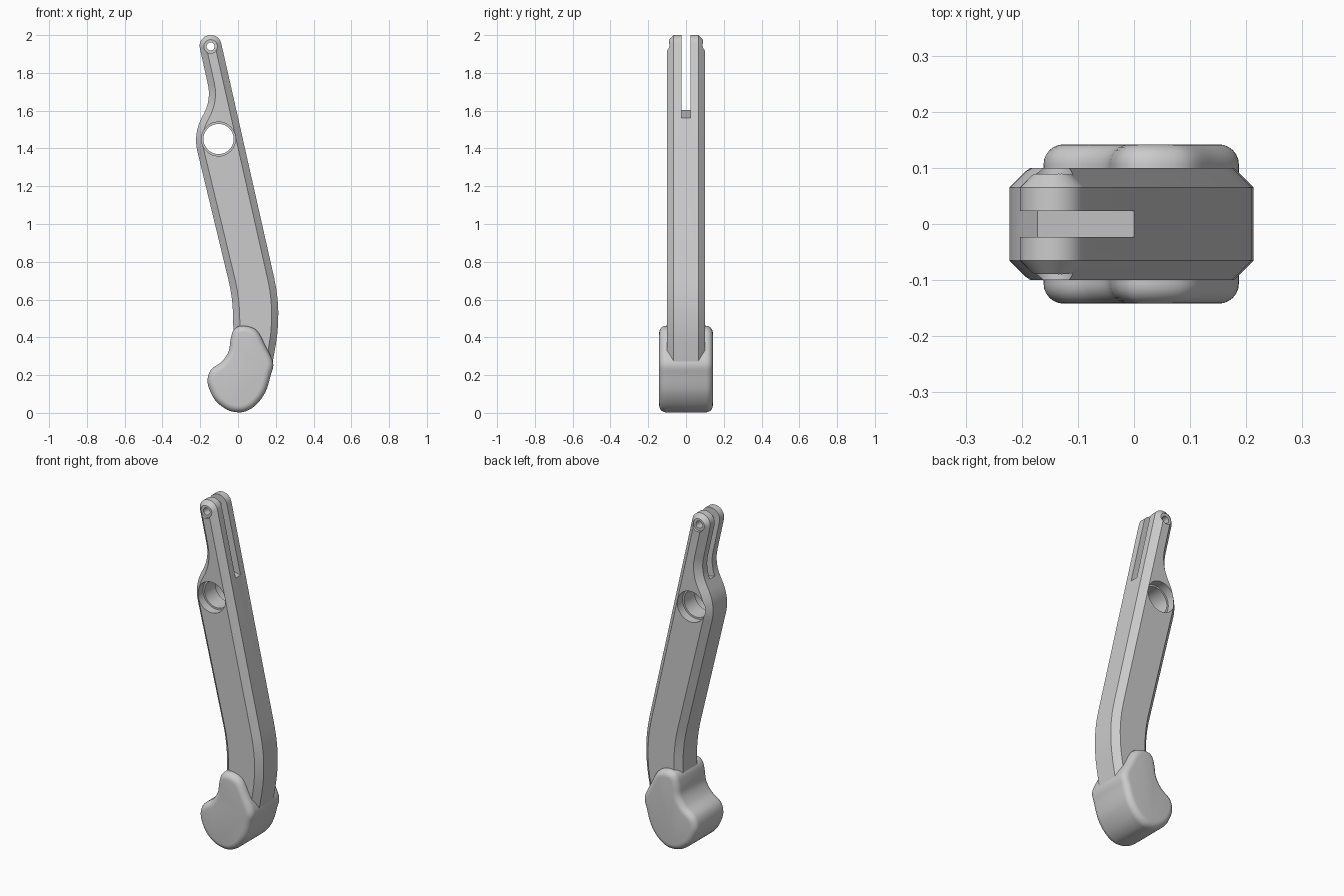
import bpy, bmesh, math
from mathutils import Vector

cube = bpy.data.objects.get("Cube")
if cube:
    bpy.data.objects.remove(cube, do_unlink=True)

grey = bpy.data.materials.new("plain_grey")
grey.use_nodes = True
GREY = (0.6, 0.6, 0.6, 1)
grey.diffuse_color = GREY
grey.node_tree.nodes["Principled BSDF"].inputs["Base Color"].default_value = GREY


def fillet(corners):
    """Polygon of (x, z, radius) corners turned into a rounded outline."""
    out = []
    for i, (x, z, r) in enumerate(corners):
        p = Vector((x, z))
        if r == 0:
            out.append(p)
            continue
        a = (Vector(corners[i - 1][:2]) - p).normalized()
        b = (Vector(corners[(i + 1) % len(corners)][:2]) - p).normalized()
        half = a.angle(b) / 2
        centre = p + (a + b).normalized() * r / math.sin(half)
        start = p + a * r / math.tan(half) - centre
        end = p + b * r / math.tan(half) - centre
        sweep = math.atan2(start.x * end.y - start.y * end.x, start.dot(end))
        steps = max(6, int(abs(sweep) / 0.16))
        for k in range(steps + 1):
            c, s = math.cos(sweep * k / steps), math.sin(sweep * k / steps)
            out.append(centre + Vector((start.x * c - start.y * s,
                                        start.x * s + start.y * c)))
    return out


def spline(points, steps=5):
    """Closed smooth curve through the points."""
    pts = [Vector(p) for p in points]
    n, out = len(pts), []
    for i in range(n):
        a, b, c, d = (pts[(i + k) % n] for k in (-1, 0, 1, 2))
        for k in range(steps):
            t = k / steps
            out.append(b + (c - a) * t / 2 + (a * 2 - b * 5 + c * 4 - d) * t * t / 2
                       + (b * 3 - a - c * 3 + d) * t ** 3 / 2)
    return out


def circle(x, z, r, n=48):
    return [Vector((x + r * math.cos(k * math.tau / n), z + r * math.sin(k * math.tau / n)))
            for k in range(n)]


def inset(pts, d):
    """Move a counter-clockwise outline inwards by d."""
    out = []
    for i, p in enumerate(pts):
        e, f = (p - pts[i - 1]).normalized(), (pts[(i + 1) % len(pts)] - p).normalized()
        m = Vector((-e.y - f.y, e.x + f.x)).normalized()
        out.append(p + m * d / max(0.4, m.dot(Vector((-e.y, e.x)))))
    return out


def loft(name, pts, rings):
    """Solid along y from a counter-clockwise outline; rings are (y, inset)."""
    bm = bmesh.new()
    loops = [[bm.verts.new((p.x, y, p.y)) for p in inset(pts, d)] for y, d in sorted(rings)]
    for lo, hi in zip(loops, loops[1:]):
        for i in range(len(pts)):
            bm.faces.new((lo[i - 1], hi[i - 1], hi[i], lo[i]))
    bm.faces.new(loops[0])
    bm.faces.new(loops[-1][::-1])
    mesh = bpy.data.meshes.new(name)
    bm.to_mesh(mesh)
    bm.free()
    mesh.materials.append(grey)
    ob = bpy.data.objects.new(name, mesh)
    bpy.context.collection.objects.link(ob)
    return ob


def activate(ob):
    bpy.ops.object.select_all(action='DESELECT')
    ob.select_set(True)
    bpy.context.view_layer.objects.active = ob


def cut(ob, cutter):
    activate(ob)
    mod = ob.modifiers.new("cut", 'BOOLEAN')
    mod.operation, mod.solver, mod.object = 'DIFFERENCE', 'EXACT', cutter
    bpy.ops.object.modifier_apply(modifier=mod.name)
    bpy.data.objects.remove(cutter, do_unlink=True)


# Lever arm: bent bar with chamfered long edges
arm_outline = fillet([
    (-0.101, 2.011, 0.056), (-0.2143, 1.986, 0.056),
    (-0.142, 1.66, 0.22), (-0.237, 1.475, 0.25), (-0.028, 0.61, 0.9),
    (-0.02, 0.2, 0), (0.172, 0.2, 0), (0.231, 0.54, 0.9)])
arm = loft("lever_arm", arm_outline, [(-0.1, 0.035), (-0.065, 0), (0.065, 0), (0.1, 0.035)])

# Pivot hole with a shallow wider step on both sides
cut(arm, loft("pivot_cutter", circle(-0.103, 1.45, 0.08), [(-0.3, 0), (0.3, 0)]))
# Pin hole through the fork tip
cut(arm, loft("pin_cutter", circle(-0.145, 1.94, 0.021, 32), [(-0.3, 0), (0.3, 0)]))
for side in (-1, 1):
    cut(arm, loft("pivot_step", circle(-0.103, 1.45, 0.09), [(side * 0.05, 0), (side * 0.3, 0)]))
    cut(arm, loft("pin_step", circle(-0.145, 1.94, 0.036, 32), [(side * 0.085, 0), (side * 0.3, 0)]))

# Fork slot with a sloping floor
slot = [Vector(p) for p in ((-0.4, 1.657), (0.2, 1.515), (0.2, 2.2), (-0.4, 2.2))]
cut(arm, loft("slot_cutter", slot, [(-0.023, 0), (0.023, 0)]))

# Rounded foot at the bottom
foot_outline = spline([
    (0, 0.003), (0.05, 0.012), (0.1, 0.047), (0.145, 0.11), (0.172, 0.195), (0.186, 0.265),
    (0.145, 0.355), (0.103, 0.432), (0.05, 0.459), (0, 0.457), (-0.027, 0.432),
    (-0.04, 0.385), (-0.05, 0.325), (-0.085, 0.272), (-0.14, 0.232), (-0.16, 0.185),
    (-0.155, 0.135), (-0.12, 0.066), (-0.06, 0.018)])
R, HALF = 0.036, 0.142
angles = [k * math.pi / 12 for k in range(7)]
near = [(-HALF + R * (1 - math.sin(a)), R * (1 - math.cos(a))) for a in angles]
foot = loft("foot", foot_outline, near + [(-y, d) for y, d in near])

for ob, angle in ((arm, 25), (foot, 40)):
    activate(ob)
    bpy.ops.object.shade_smooth_by_angle(angle=math.radians(angle))
